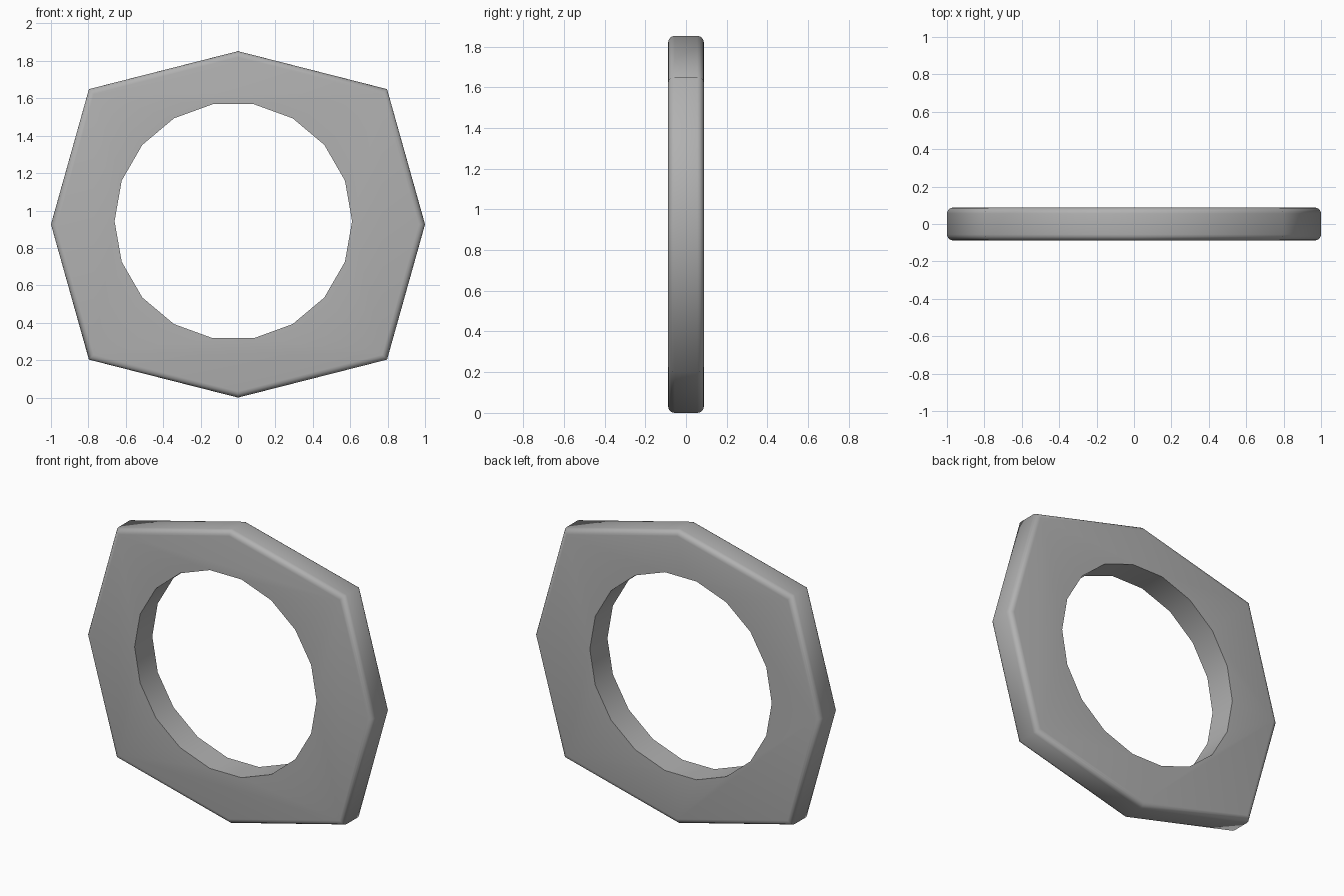
import bpy, bmesh
from math import cos, sin, radians

if "Cube" in bpy.data.objects:
    bpy.data.objects.remove(bpy.data.objects["Cube"])


def prism(name, profile, half_depth, bevel=0.0):
    """Extrude an xz profile symmetrically along y, optionally rounding the rims."""
    bm = bmesh.new()
    n = len(profile)
    front = [bm.verts.new((x, -half_depth, z)) for x, z in profile]
    back = [bm.verts.new((x, half_depth, z)) for x, z in profile]
    bm.faces.new(front)
    bm.faces.new(back[::-1])
    for i in range(n):
        j = (i + 1) % n
        bm.faces.new((front[i], back[i], back[j], front[j]))
    bmesh.ops.recalc_face_normals(bm, faces=bm.faces[:])
    if bevel:
        rims = [e for e in bm.edges if abs(e.verts[0].co.y - e.verts[1].co.y) < 1e-6]
        bmesh.ops.bevel(bm, geom=rims, offset=bevel, offset_type='OFFSET',
                        segments=4, profile=0.5, affect='EDGES')
    mesh = bpy.data.meshes.new(name)
    bm.to_mesh(mesh)
    bm.free()
    obj = bpy.data.objects.new(name, mesh)
    bpy.context.collection.objects.link(obj)
    return obj


# Eight-cornered plate with rounded outer rims
W, H, CX, CZ = 1.0, 0.926, 0.797, 0.723
corners = [(W, 0), (CX, CZ), (0, H), (-CX, CZ), (-W, 0), (-CX, -CZ), (0, -H), (CX, -CZ)]
plate = prism("octagonal_ring", [(x, z + H) for x, z in corners], 0.088, 0.032)

# Slightly off-centre 18-sided hole
hole = [(-0.025 + 0.635 * cos(radians(20 * i)), 0.943 + 0.635 * sin(radians(20 * i)))
        for i in range(18)]
cutter = prism("hole_cutter", hole, 0.3)
cutter.hide_render = True

bpy.context.view_layer.objects.active = plate
plate.select_set(True)
cut = plate.modifiers.new("hole", 'BOOLEAN')
cut.operation = 'DIFFERENCE'
cut.solver = 'EXACT'
cut.object = cutter
bpy.ops.object.modifier_apply(modifier=cut.name)
bpy.data.objects.remove(cutter)

# Dark grey finish, soft around the outside and crisp at the hole
grey = bpy.data.materials.new("dark_grey")
grey.diffuse_color = (0.44, 0.44, 0.44, 1)
grey.use_nodes = True
grey.node_tree.nodes["Principled BSDF"].inputs["Base Color"].default_value = grey.diffuse_color
plate.data.materials.clear()
plate.data.materials.append(grey)
bpy.ops.object.shade_smooth_by_angle(angle=radians(65))
